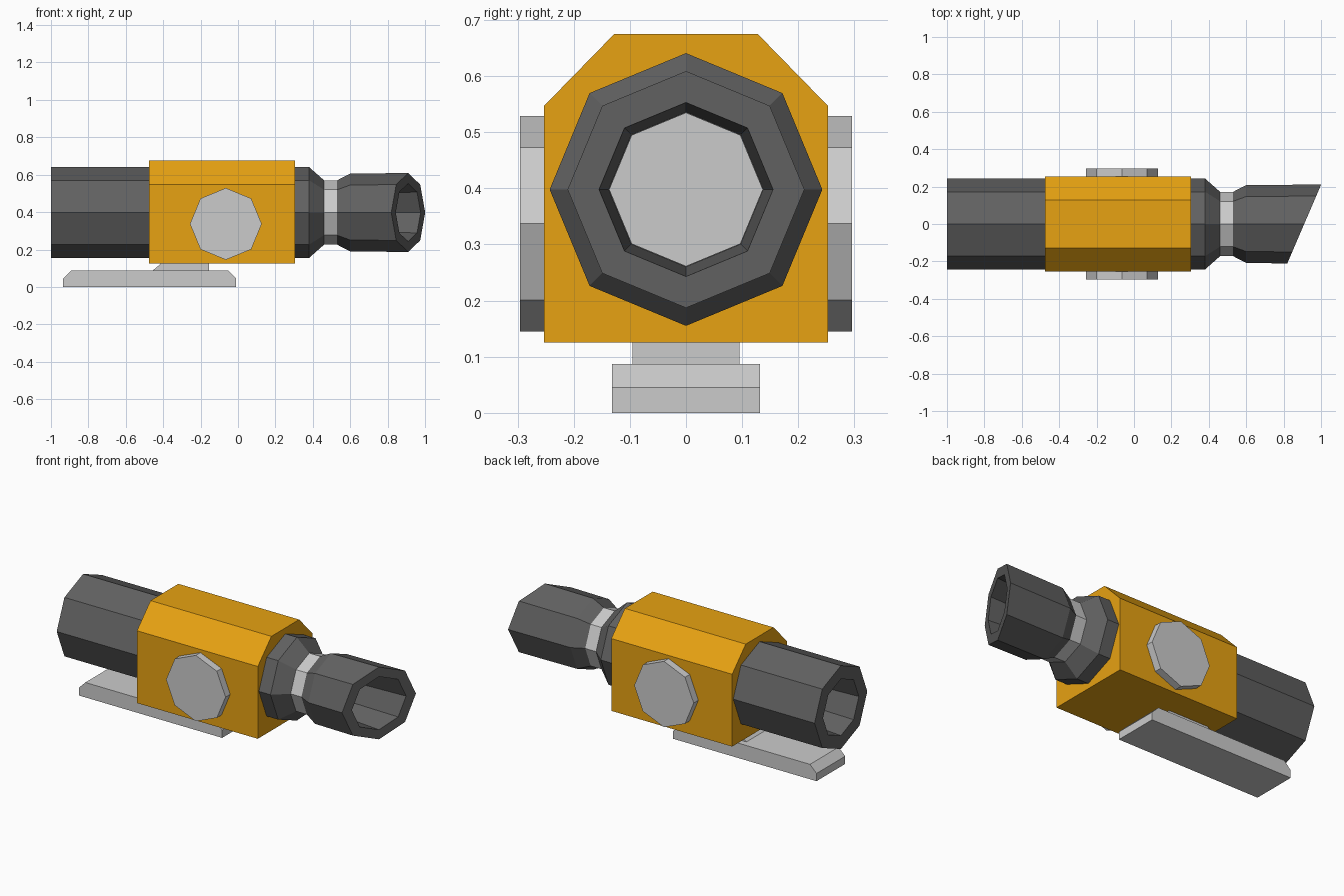
import bpy, bmesh
from math import cos, sin, pi

if "Cube" in bpy.data.objects:
    bpy.data.objects.remove(bpy.data.objects["Cube"])

AXIS_Z = 0.398  # height of the sight tube's axis


def material(name, rgb):
    m = bpy.data.materials.new(name)
    m.diffuse_color = (*rgb, 1)
    m.use_nodes = True
    m.node_tree.nodes["Principled BSDF"].inputs["Base Color"].default_value = m.diffuse_color
    return m


ORANGE = material("orange_paint", (0.8, 0.36, 0.006))
DARK = material("dark_metal", (0.12, 0.12, 0.12))


def finish(name, bm, mat=None):
    bmesh.ops.recalc_face_normals(bm, faces=bm.faces)
    mesh = bpy.data.meshes.new(name)
    bm.to_mesh(mesh)
    bm.free()
    if mat:
        mesh.materials.append(mat)
    ob = bpy.data.objects.new(name, mesh)
    bpy.context.collection.objects.link(ob)
    return ob


def loft(name, rings, mat=None):
    """Skin a list of equal-length point rings and cap both ends."""
    bm = bmesh.new()
    vs = [[bm.verts.new(p) for p in ring] for ring in rings]
    n = len(vs[0])
    for a, b in zip(vs, vs[1:]):
        for i in range(n):
            j = (i + 1) % n
            bm.faces.new((a[i], a[j], b[j], b[i]))
    bm.faces.new(vs[0])
    bm.faces.new(vs[-1])
    return finish(name, bm, mat)


def octagon_x(x, r, slant=0.0):
    """Eight-sided ring around the sight axis; slant shears it along y."""
    pts = [(r * cos(i * pi / 4), r * sin(i * pi / 4)) for i in range(8)]
    return [(x + slant * y, y, AXIS_Z + z) for y, z in pts]


def tube(name, profile, mat=None):
    return loft(name, [octagon_x(*p) for p in profile], mat)


def prism_y(name, outline, half, mat=None):
    """Extrude an (x, z) outline across y."""
    return loft(name, [[(x, y, z) for x, z in outline] for y in (-half, half)], mat)


# Main housing with chamfered top
section = [(-0.253, 0.125), (0.253, 0.125), (0.253, 0.547),
           (0.128, 0.675), (-0.128, 0.675), (-0.253, 0.547)]
loft("housing", [[(x, y, z) for y, z in section] for x in (-0.475, 0.305)], ORANGE)

# Hollow objective tube
tube("objective_tube", [(-0.46, 0.243), (-1.0, 0.243), (-1.0, 0.165), (-0.66, 0.145)], DARK)
tube("objective_lens", [(-0.67, 0.144), (-0.65, 0.144)])

# Collar, neck ring and slanted hollow eyepiece
tube("eyepiece_collar", [(0.29, 0.243), (0.38, 0.243), (0.46, 0.172)], DARK)
tube("neck_ring", [(0.455, 0.172), (0.535, 0.172)])
S = 0.43
tube("eyepiece", [(0.53, 0.172), (0.60, 0.208), (0.91, 0.211, S),
                  (0.91, 0.155, S), (0.64, 0.138)], DARK)
tube("eyepiece_lens", [(0.63, 0.137), (0.65, 0.137)])

# Octagonal turret caps on both sides
for side, sign in (("front", -1), ("back", 1)):
    rings = [[(-0.065 + 0.192 * sin(i * pi / 4), sign * y, 0.337 + 0.192 * cos(i * pi / 4))
              for i in range(8)] for y in (0.24, 0.296)]
    loft(side + "_turret_cap", rings)

# Mounting foot and stem
prism_y("mount_foot", [(-0.935, 0), (-0.01, 0), (-0.01, 0.045), (-0.052, 0.087),
                       (-0.893, 0.087), (-0.935, 0.045)], 0.132)
prism_y("mount_stem", [(-0.465, 0.08), (-0.155, 0.08), (-0.155, 0.135), (-0.40, 0.135)], 0.095)
